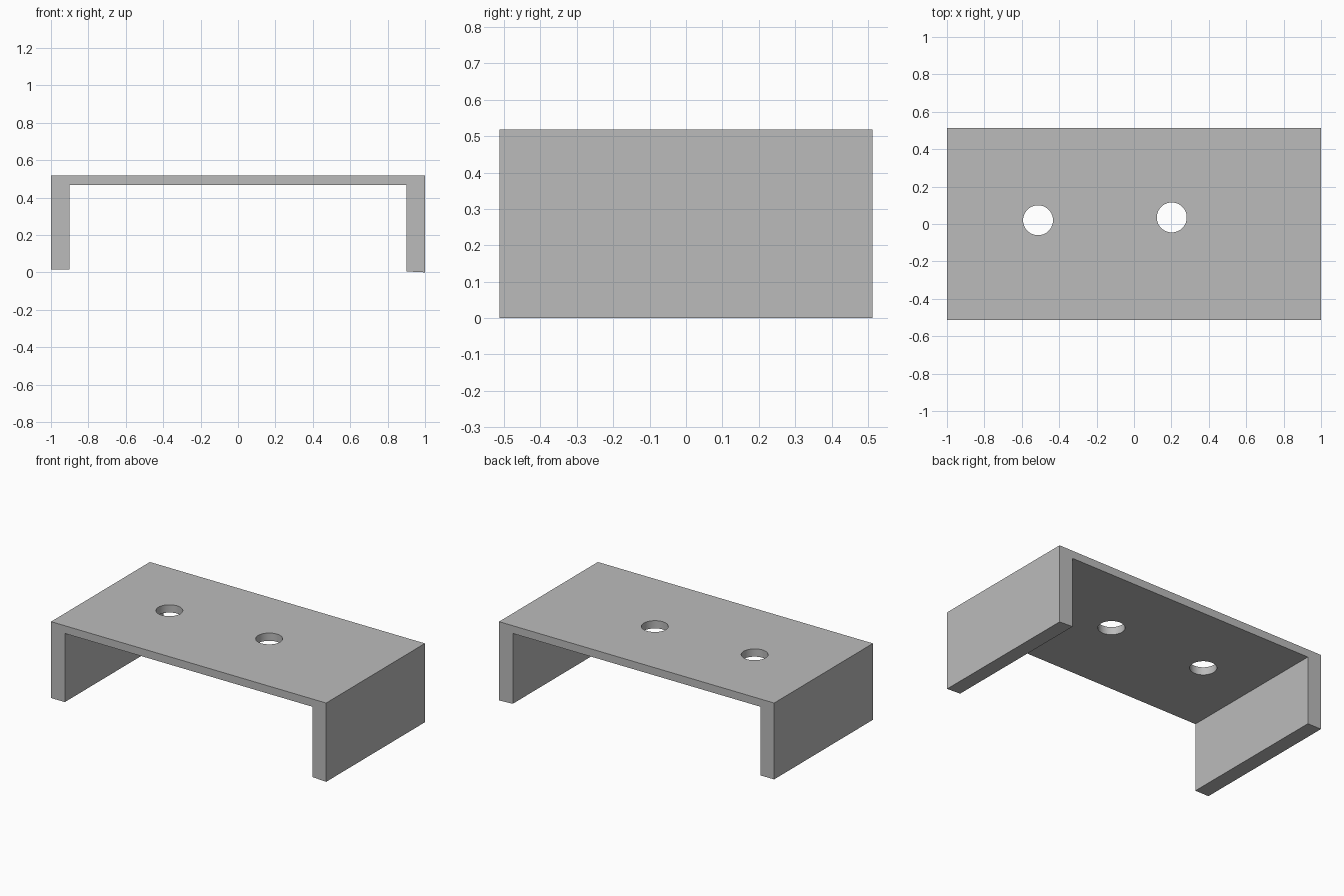
import bpy
import bmesh
import math

default_cube = bpy.data.objects.get("Cube")
if default_cube:
    bpy.data.objects.remove(default_cube, do_unlink=True)

HALF_DEPTH = 0.513
TOP, UNDERSIDE = 0.518, 0.467
INNER = 0.9
HOLE_RADIUS = 0.08

# Plain grey material
grey = bpy.data.materials.new("plain_grey")
grey.use_nodes = True
colour = (0.5, 0.5, 0.5, 1)
grey.diffuse_color = colour
grey.node_tree.nodes["Principled BSDF"].inputs["Base Color"].default_value = colour

# Bracket: channel profile in x and z, extruded through the depth
profile = [(-1, 0.016), (-INNER, 0.016), (-INNER, UNDERSIDE), (INNER, UNDERSIDE),
           (INNER, 0.005), (1, 0), (1, TOP), (-1, TOP)]
bm = bmesh.new()
face = bm.faces.new([bm.verts.new((x, -HALF_DEPTH, z)) for x, z in profile])
result = bmesh.ops.extrude_face_region(bm, geom=[face])
moved = [v for v in result["geom"] if isinstance(v, bmesh.types.BMVert)]
bmesh.ops.translate(bm, verts=moved, vec=(0, 2 * HALF_DEPTH, 0))
bmesh.ops.recalc_face_normals(bm, faces=bm.faces)
mesh = bpy.data.meshes.new("bracket")
bm.to_mesh(mesh)
bm.free()
mesh.materials.append(grey)
bracket = bpy.data.objects.new("bracket", mesh)
bpy.context.collection.objects.link(bracket)

# Two round holes through the top plate
for name, x, y in (("right_hole", -0.513, 0.02), ("left_hole", 0.202, 0.035)):
    bpy.ops.mesh.primitive_cylinder_add(vertices=64, radius=HOLE_RADIUS, depth=0.2,
                                        location=(x, y, (TOP + UNDERSIDE) / 2))
    cutter = bpy.context.object
    cutter.name = name + "_cutter"
    cutter.data.materials.append(grey)
    cutter.hide_render = True
    cutter.hide_set(True)
    cut = bracket.modifiers.new(name, 'BOOLEAN')
    cut.operation = 'DIFFERENCE'
    cut.solver = 'EXACT'
    cut.object = cutter

# Apply the cuts, remove the cutters, then smooth only the hole walls
bpy.ops.object.select_all(action='DESELECT')
bpy.context.view_layer.objects.active = bracket
bracket.select_set(True)
for cut in list(bracket.modifiers):
    cutter = cut.object
    bpy.ops.object.modifier_apply(modifier=cut.name)
    bpy.data.objects.remove(cutter, do_unlink=True)
bpy.ops.object.shade_smooth_by_angle(angle=math.radians(30))
